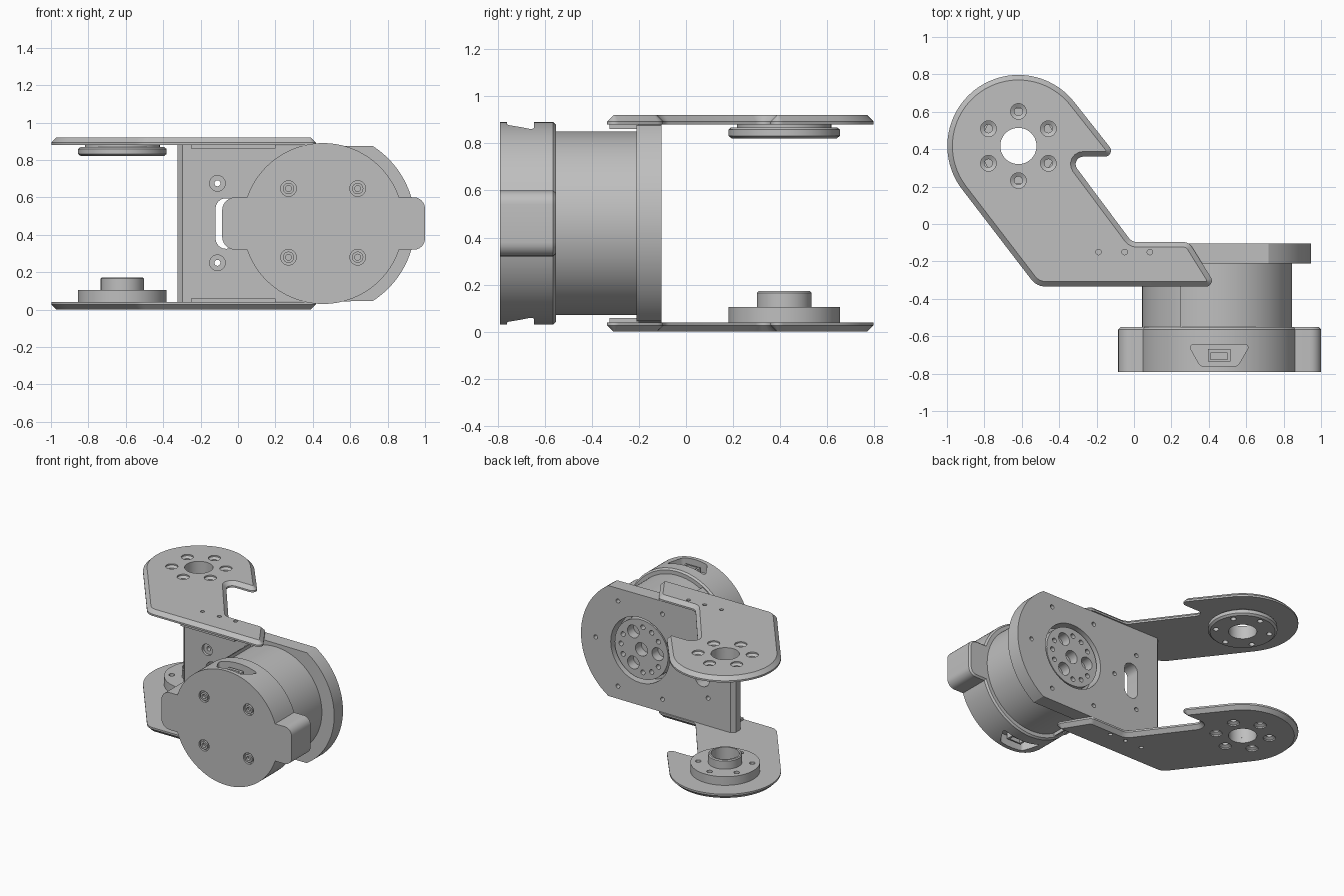
import bpy, bmesh, math
from mathutils import Vector

if "Cube" in bpy.data.objects:
    bpy.data.objects.remove(bpy.data.objects["Cube"])

grey = bpy.data.materials.new("plain_grey")
grey.use_nodes = True
COLOUR = (0.52, 0.52, 0.52, 1)
grey.diffuse_color = COLOUR
grey.node_tree.nodes["Principled BSDF"].inputs["Base Color"].default_value = COLOUR

MX, MID = 0.455, 0.46          # motor axis (x) and mid height (z)
HX, HY = -0.618, 0.417         # pivot axis of the arms


def place(a, b, h, axis):
    return (a, b, h) if axis == "z" else (a, h, b)


def arc(cx, cy, r, start, end, n=48):
    steps = [math.radians(start + (end - start) * i / n) for i in range(n + 1)]
    return [(cx + r * math.cos(t), cy + r * math.sin(t), 0) for t in steps]


def fillet(corners, n=6):
    """Round each (a, b, radius) corner of an outline."""
    out = []
    for i, (a, b, r) in enumerate(corners):
        p = Vector((a, b))
        if r == 0:
            out.append(p)
            continue
        d1 = (Vector(corners[i - 1][:2]) - p).normalized()
        d2 = (Vector(corners[(i + 1) % len(corners)][:2]) - p).normalized()
        half = d1.angle(d2) / 2
        c = p + (d1 + d2).normalized() * r / math.sin(half)
        s, e = [p + d * r / math.tan(half) - c for d in (d1, d2)]
        w = s.angle(e)
        for k in range(n + 1):
            f = k / n
            out.append(c + (s * math.sin((1 - f) * w) + e * math.sin(f * w)) / math.sin(w))
    return out


def prism(bm, corners, lo, hi, axis="z", chamfer=0):
    """Extrude an outline from lo to hi, chamfering the rim at hi."""
    pts = fillet(corners)
    low = [bm.verts.new(place(p.x, p.y, lo, axis)) for p in pts]
    top = [bm.verts.new(place(p.x, p.y, hi, axis)) for p in pts]
    bm.faces.new(low)
    cap = bm.faces.new(top)
    for i in range(len(pts)):
        bm.faces.new((low[i - 1], low[i], top[i], top[i - 1]))
    bmesh.ops.recalc_face_normals(bm, faces=bm.faces)
    if chamfer:
        bmesh.ops.bevel(bm, geom=list(cap.edges), offset=chamfer, segments=1,
                        affect="EDGES", clamp_overlap=False)


def lathe(bm, profile, a, b, h=0, axis="z", sign=1, n=64):
    """Spin a closed (radius, height) profile around an axis."""
    rings = []
    for i in range(n):
        t = math.tau * i / n
        rings.append([bm.verts.new(place(a + r * math.cos(t), b + r * math.sin(t),
                                         h + sign * z, axis)) for r, z in profile])
    for i in range(n):
        for j in range(len(profile)):
            bm.faces.new((rings[i - 1][j - 1], rings[i][j - 1], rings[i][j], rings[i - 1][j]))
    bmesh.ops.remove_doubles(bm, verts=bm.verts, dist=1e-5)


def rod(bm, r, lo, hi, a, b, axis="z", n=24):
    lathe(bm, [(0, lo), (r, lo), (r, hi), (0, hi)], a, b, 0, axis, 1, n)


def box(x0, x1, y0, y1, r=0):
    return [(x0, y0, r), (x1, y0, r), (x1, y1, r), (x0, y1, r)]


def make(name, bm):
    bmesh.ops.recalc_face_normals(bm, faces=bm.faces)
    mesh = bpy.data.meshes.new(name)
    bm.to_mesh(mesh)
    bm.free()
    ob = bpy.data.objects.new(name, mesh)
    bpy.context.scene.collection.objects.link(ob)
    return ob


def finish(name, bm, cutter=None):
    """Create the part, cut it, colour it and shade it."""
    ob = make(name, bm)
    if cutter:
        tool = make("cutter", cutter)
        tool.hide_render = True
        mod = ob.modifiers.new("cut", "BOOLEAN")
        mod.operation, mod.solver, mod.object = "DIFFERENCE", "EXACT", tool
        dg = bpy.context.evaluated_depsgraph_get()
        cut = bpy.data.meshes.new_from_object(ob.evaluated_get(dg))
        ob.modifiers.clear()
        ob.data = cut
        bpy.data.objects.remove(tool)
    ob.data.materials.clear()
    ob.data.materials.append(grey)
    bpy.ops.object.select_all(action="DESELECT")
    ob.select_set(True)
    bpy.context.view_layer.objects.active = ob
    bpy.ops.object.shade_smooth_by_angle(angle=math.radians(30))
    return ob


def circle_points(cx, cy, r, angles):
    return [(cx + r * math.cos(math.radians(t)), cy + r * math.sin(math.radians(t)))
            for t in angles]


SIX = range(30, 390, 60)

# Upper and lower arms: hooked plates with countersunk holes
outline = arc(HX, HY, 0.38, 38.3, 218.3) + [
    (-0.52, -0.335, 0.1), (0.442, -0.335, 0.032), (0.294, -0.097, 0.05),
    (-0.011, -0.097, 0.06), (-0.352, 0.36, 0.04), (-0.089, 0.36, 0.032)]
countersink = [(0, -0.1), (0.022, -0.1), (0.022, 0.018), (0.042, 0.03), (0.042, 0.1), (0, 0.1)]
for name, base, sign in (("upper_arm", 0.88, 1), ("lower_arm", 0.04, -1)):
    bm, cut = bmesh.new(), bmesh.new()
    prism(bm, outline, base, base + sign * 0.04, "z", 0.027)
    rod(cut, 0.097, base - 0.1, base + 0.1, HX, HY, n=48)
    for x, y in circle_points(HX, HY, 0.185, SIX):
        lathe(cut, countersink, x, y, base, "z", sign, 24)
    for x in (-0.19, -0.05, 0.085):
        rod(cut, 0.015, base - 0.1, base + 0.1, x, -0.15, n=16)
    finish(name, bm, cut)
    # Narrow spacer between arm and motor side of the plate
    bm = bmesh.new()
    prism(bm, box(-0.25, 0.2, -0.325, -0.2), base, base - sign * 0.018)
    finish(name + "_spacer", bm)

# Pivot ring under the upper arm and hub on the lower arm
bm, cut = bmesh.new(), bmesh.new()
lathe(bm, [(0.097, 0.82), (0.222, 0.82), (0.237, 0.832), (0.237, 0.858), (0.225, 0.868),
           (0.2, 0.868), (0.2, 0.88), (0.097, 0.88)], HX, HY)
for x, y in circle_points(HX, HY, 0.185, SIX):
    rod(cut, 0.02, 0.8, 0.85, x, y)
finish("upper_pivot_ring", bm, cut)

bm, cut = bmesh.new(), bmesh.new()
lathe(bm, [(0.097, 0.04), (0.237, 0.04), (0.237, 0.105), (0.116, 0.105), (0.116, 0.165),
           (0.109, 0.172), (0.097, 0.172)], HX, HY)
for x, y in circle_points(HX, HY, 0.185, SIX):
    rod(cut, 0.02, 0.07, 0.2, x, y)
finish("lower_pivot_hub", bm, cut)

# Mounting plate: square at one end, rounded around the motor at the other
bm, cut = bmesh.new(), bmesh.new()
prism(bm, [(-0.323, 0.88, 0), (-0.323, 0.04, 0)] + arc(MX, MID, 0.492, -57.5, 57.5),
      -0.21, -0.105, "y")
end_edges = [e for e in bm.edges if all(v.co.x < -0.32 for v in e.verts)
             and abs(e.verts[0].co.z - e.verts[1].co.z) > 0.1]
bmesh.ops.bevel(bm, geom=end_edges, offset=0.026, segments=1, affect="EDGES")
rod(cut, 0.245, -0.3, 0, MX, MID, "y", 64)
for x, z in circle_points(MX, MID, 0.37, range(0, 360, 60)):
    rod(cut, 0.016, -0.3, 0, x, z, "y", 16)
for z in (0.25, 0.675):
    lathe(cut, [(0, -0.3), (0.042, -0.3), (0.042, -0.19), (0.016, -0.19), (0.016, 0), (0, 0)],
          -0.11, z, 0, "y", 1, 24)
prism(cut, box(-0.12, -0.005, 0.325, 0.595, 0.055), -0.3, 0, "y")
finish("mounting_plate", bm, cut)

# Motor body with a raised side cover
bm = bmesh.new()
rod(bm, 0.39, -0.57, -0.2, MX, MID, "y", 96)
finish("motor_body", bm)
bm = bmesh.new()
prism(bm, arc(MX, MID, 0.412, 120, 240), -0.56, -0.205, "y")
finish("motor_side_cover", bm)

# Output disc seen through the plate
bm, cut = bmesh.new(), bmesh.new()
rod(bm, 0.222, -0.21, -0.12, MX, MID, "y", 64)
rod(cut, 0.05, -0.19, 0, MX, MID, "y")
for x, z in circle_points(MX, MID, 0.135, (60, 180, 300)):
    rod(cut, 0.048, -0.19, 0, x, z, "y")
for mid in (0, 120, 240):
    for x, z in circle_points(MX, MID, 0.17, (mid - 26, mid, mid + 26)):
        rod(cut, 0.018, -0.17, 0, x, z, "y", 16)
finish("output_disc", bm, cut)

# Motor end cap with two ears, screw recesses and socket pockets
bm, cut = bmesh.new(), bmesh.new()
prism(bm, arc(MX, MID, 0.43, 19, 161) + [(-0.085, 0.6, 0.07), (-0.085, 0.32, 0.07)]
      + arc(MX, MID, 0.43, 199, 341) + [(1.0, 0.32, 0.06), (1.0, 0.6, 0.06)],
      -0.79, -0.552, "y", 0.012)
pocket = [(0.29, -0.645, 0.015), (0.62, -0.645, 0.015), (0.555, -0.76, 0.03), (0.355, -0.76, 0.03)]
for sign in (1, -1):
    prism(cut, pocket, MID + sign * 0.35, MID + sign * 0.6)
ring = [(0.03, -0.1), (0.042, -0.1), (0.042, 0.02), (0.03, 0.02)]
for x in (0.27, 0.64):
    for z in (0.28, 0.647):
        lathe(cut, ring, x, z, -0.79, "y", 1, 24)
        rod(cut, 0.016, -0.9, -0.77, x, z, "y", 16)
finish("motor_end_cap", bm, cut)

# Cable sockets standing in the pockets
for name, sign in (("upper_socket", 1), ("lower_socket", -1)):
    bm, cut = bmesh.new(), bmesh.new()
    prism(bm, box(0.395, 0.515, -0.735, -0.668), MID + sign * 0.34, MID + sign * 0.395)
    prism(cut, box(0.41, 0.5, -0.725, -0.69), MID + sign * 0.365, MID + sign * 0.5)
    finish(name, bm, cut)
